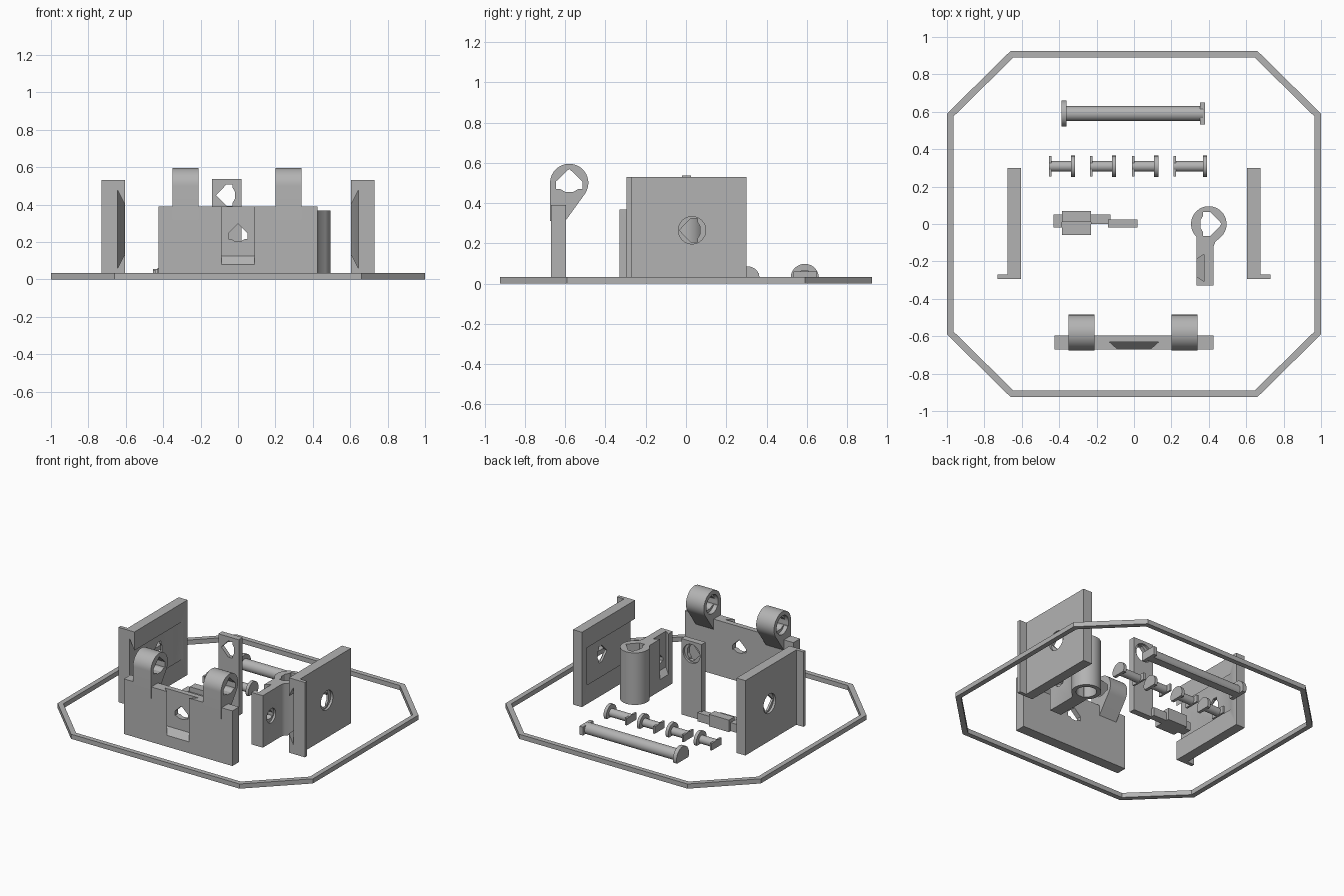
import bpy, bmesh, math
from mathutils import Vector

cube = bpy.data.objects.get("Cube")
if cube:
    bpy.data.objects.remove(cube, do_unlink=True)

grey = bpy.data.materials.new("plain grey")
grey.use_nodes = True
COL = (0.45, 0.45, 0.45, 1)
grey.diffuse_color = COL
grey.node_tree.nodes["Principled BSDF"].inputs["Base Color"].default_value = COL


def finish(name, bm):
    bmesh.ops.recalc_face_normals(bm, faces=bm.faces)
    me = bpy.data.meshes.new(name)
    bm.to_mesh(me)
    bm.free()
    me.materials.append(grey)
    ob = bpy.data.objects.new(name, me)
    bpy.context.collection.objects.link(ob)
    return ob


def prism(name, poly, axis, lo, hi):
    """Extrude a 2D outline along an axis: x uses (y, z), y uses (x, z), z uses (x, y)."""
    place = {"x": lambda u, v, w: (w, u, v),
             "y": lambda u, v, w: (u, w, v),
             "z": lambda u, v, w: (u, v, w)}[axis]
    bm = bmesh.new()
    face = bm.faces.new([bm.verts.new(place(u, v, lo)) for u, v in poly])
    ext = bmesh.ops.extrude_face_region(bm, geom=[face])
    move = Vector(place(0, 0, hi - lo))
    bmesh.ops.translate(bm, vec=move, verts=[g for g in ext["geom"] if isinstance(g, bmesh.types.BMVert)])
    return finish(name, bm)


def rect(u0, u1, v0, v1):
    return [(u0, v0), (u1, v0), (u1, v1), (u0, v1)]


def box(name, x0, x1, y0, y1, z0, z1):
    return prism(name, rect(x0, x1, y0, y1), "z", z0, z1)


def arc(u, v, r, a0=0, a1=348.75, n=32):
    angles = [math.radians(a0 + (a1 - a0) * i / (n - 1)) for i in range(n)]
    return [(u + r * math.cos(a), v + r * math.sin(a)) for a in angles]


def house(u, v, turn=0, s=1.0):
    """Gabled socket outline, apex pointing to +v before turning."""
    half = [(0.065, 0.008), (0.065, -0.03), (0.045, -0.03), (0.02, -0.045)]
    pts = [(0, 0.07)] + half + [(-a, b) for a, b in reversed(half)]
    c, n = math.cos(math.radians(turn)), math.sin(math.radians(turn))
    return [(u + s * (a * c - b * n), v + s * (a * n + b * c)) for a, b in pts]


def wedge(points):
    """Convex cutter for the dovetail slots."""
    bm = bmesh.new()
    for p in points:
        bm.verts.new(p)
    bmesh.ops.convex_hull(bm, input=bm.verts)
    return finish("cutter", bm)


def modify(ob, kind, other, op="DIFFERENCE"):
    m = ob.modifiers.new("cut", kind)
    m.operation, m.solver, m.object = op, "EXACT", other
    bpy.ops.object.select_all(action="DESELECT")
    bpy.context.view_layer.objects.active = ob
    ob.select_set(True)
    bpy.ops.object.modifier_apply(modifier=m.name)
    bpy.data.objects.remove(other, do_unlink=True)


def cut(ob, *cutters):
    for c in cutters:
        modify(ob, "BOOLEAN", c)


def hole(poly, axis, lo, hi):
    return prism("cutter", poly, axis, lo, hi)


def octagon(x, y, cx, cy):
    return [(cx, -y), (x, -cy), (x, cy), (cx, y), (-cx, y), (-x, cy), (-x, -cy), (-cx, -y)]


# Flat octagonal border
border = prism("border_ring", octagon(1, 0.925, 0.66, 0.59), "z", 0, 0.033)
cut(border, hole(octagon(0.965, 0.89, 0.645, 0.575), "z", -0.1, 0.1))

# Front plate with dovetail slot and socket
plate = box("front_plate", -0.425, 0.425, -0.67, -0.595, 0, 0.39)
slot = []
for y, w, z in ((-0.672, 0.085, 0.078), (-0.632, 0.13, 0.125)):
    slot += [(sx * w, y, zz) for sx in (-1, 1) for zz in (z, 0.5)]
cut(plate, wedge(slot), hole(house(0, 0.24, 0, 0.8), "y", -0.8, -0.5))

# Hinge barrels on the front plate
for side, x0, x1 in (("right", -0.35, -0.21), ("left", 0.20, 0.34)):
    outline = [(-0.675, 0.31), (-0.6, 0.31)] + arc(-0.58, 0.5, 0.095, -37, 180)
    barrel = prism(side + "_hinge_barrel", outline, "x", x0, x1)
    cut(barrel, hole(house(-0.58, 0.5), "x", x0 - 0.1, x1 + 0.1),
        hole(arc(-0.58, 0.5, 0.066), "x", x0 - 0.1, x0 + 0.03))

# Side walls, each with a flange, dovetail slot, socket and round recess
for side, s in (("left", 1), ("right", -1)):
    outline = [(0.605, -0.295), (0.73, -0.295), (0.73, -0.27), (0.675, -0.27), (0.675, 0.3), (0.605, 0.3)]
    wall = prism(side + "_wall", [(s * x, y) for x, y in outline], "z", 0, 0.53)
    slot = []
    for x, z0, z1, y in ((0.603, 0.14, 0.395, 0.25), (0.643, 0.06, 0.475, 0.17)):
        slot += [(s * x, yy, z) for yy in (-0.4, y) for z in (z0, z1)]
    ends = sorted((s * 0.5, s * 0.8))
    recess = sorted((s * 0.658, s * 0.8))
    cut(wall, wedge(slot), hole(house(0.03, 0.265, 90, 0.9), "x", *ends),
        hole(arc(0.03, 0.265, 0.068), "x", *recess))

# Upright hinge knuckle with an arm
outline = [(0.335, -0.33), (0.425, -0.33), (0.425, -0.12), (0.435, -0.095)]
outline += arc(0.4, 0, 0.095, -45, 226.5)
knuckle = prism("upright_knuckle", outline, "z", 0, 0.368)
slot = []
for x, y0, y1, z in ((0.333, -0.28, -0.19, 0.08), (0.373, -0.307, -0.162, 0.115)):
    slot += [(x, y, zz) for y in (y0, y1) for zz in (z, 0.5)]
cut(knuckle, wedge(slot),
    hole(house(0.4, 0, -90), "z", -0.1, 0.5),
    hole(arc(0.4, 0, 0.066), "z", -0.1, 0.15),
    hole(house(0.6 - 0.835, 0.19, 0, 0.6), "x", 0.3, 0.5),
    hole(arc(-0.235, 0.19, 0.05), "x", 0.41, 0.5))

# Upright strip with socket and round recess behind
strip = box("upright_strip", -0.14, 0.02, -0.02, 0.024, 0, 0.537)
cut(strip, hole(house(-0.055, 0.45, 90, 0.88), "y", -0.1, 0.1),
    hole(arc(-0.06, 0.45, 0.066), "y", 0.008, 0.1))

# Small latch lying on the floor
box("latch_body", -0.385, -0.23, -0.06, 0.01, 0, 0.05)
box("latch_block", -0.385, -0.23, 0.01, 0.07, 0, 0.085)
box("latch_tab", -0.43, -0.385, -0.02, 0.05, 0, 0.06)
box("latch_tongue", -0.23, -0.125, 0.0, 0.05, 0, 0.06)


def half_round(name, y, r, x0, x1):
    """Cylinder lying on its flattened underside."""
    dip = math.degrees(math.asin(0.028 / r)) if r > 0.028 else 90
    prism(name, arc(y, 0.028, r, -dip, 180 + dip, 28), "x", x0, x1)


# Four short pins: round head, shaft, barbed tip
for i, (x0, x1) in enumerate(((-0.455, -0.315), (-0.235, -0.095), (-0.01, 0.13), (0.21, 0.39))):
    n = "short_pin_%d_" % (i + 1)
    half_round(n + "head", 0.308, 0.057, x1 - 0.022, x1)
    half_round(n + "shaft", 0.308, 0.0285, x0, x1 - 0.01)
    box(n + "barb", x0, x0 + 0.014, 0.253, 0.363, 0, 0.05)

# Long hinge pin
half_round("long_pin_head", 0.59, 0.07, -0.388, -0.36)
half_round("long_pin_shaft", 0.59, 0.04, -0.37, 0.37)
box("long_pin_barb", 0.353, 0.38, 0.533, 0.65, 0, 0.06)

# Smooth the round parts and keep edges crisp
for ob in bpy.context.scene.objects:
    ob.select_set(ob.type == "MESH")
bpy.context.view_layer.objects.active = border
bpy.ops.object.shade_smooth_by_angle(angle=math.radians(30))
